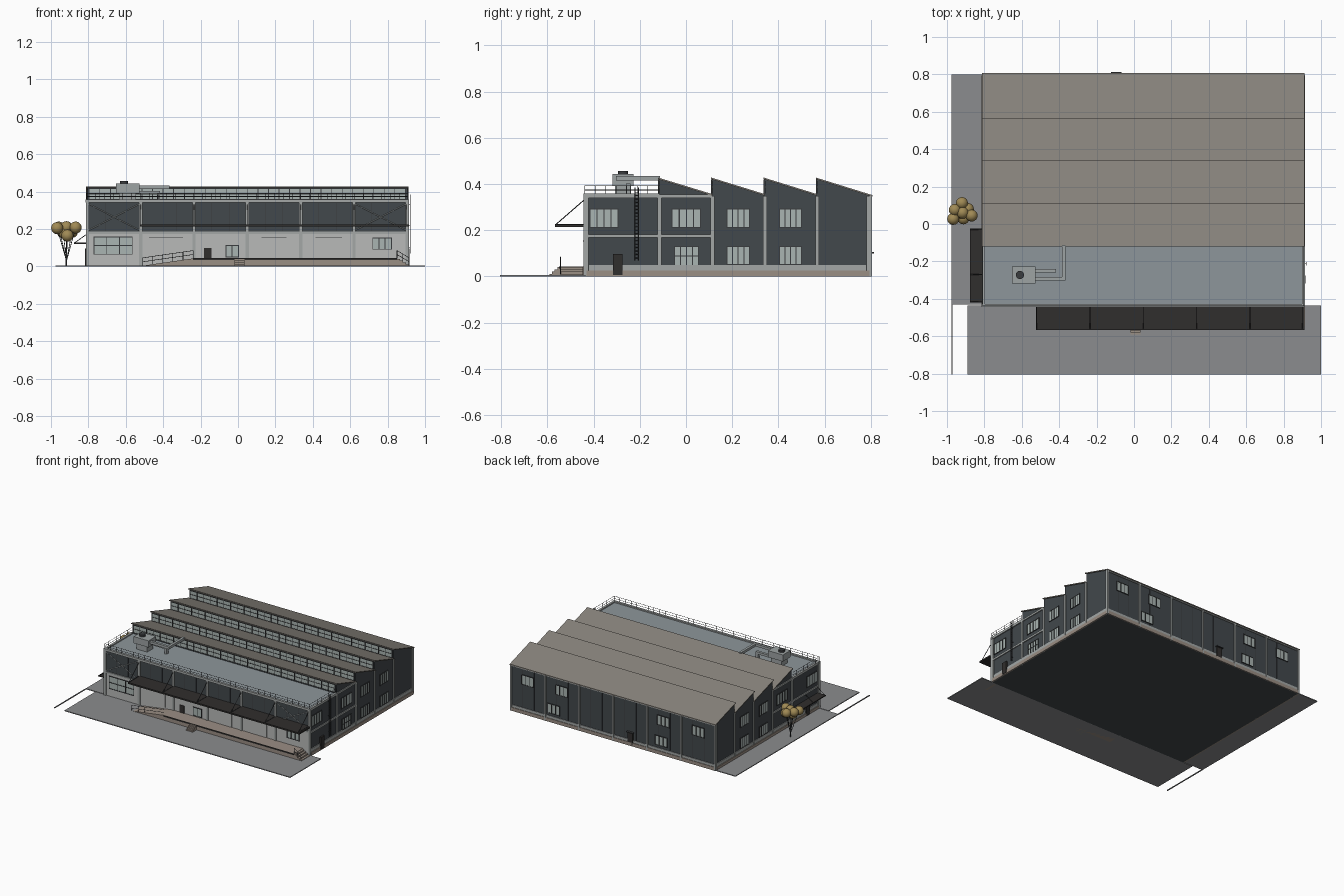
import bpy, bmesh, math
from mathutils import Vector, Matrix

if "Cube" in bpy.data.objects:
    bpy.data.objects.remove(bpy.data.objects["Cube"])

PAL = dict(dark="42484c", light="a3a7a6", wall="b9bab9", glass="aab5b2", black="302e2d", pad="8b8c8e",
           beige="9a8e84", flat="8d969b", tooth="87827b", metal="9da3a4", leaf="a08a55", iron="3a3c3e")
mats, parts = {}, {}

def mat(k):
    if k not in mats:
        m = bpy.data.materials.new(k)
        rgb = [int(PAL[k][i:i + 2], 16) / 255 for i in (0, 2, 4)]
        m.diffuse_color = [((c + .055) / 1.055) ** 2.4 for c in rgb] + [1]
        m.use_nodes = True
        m.node_tree.nodes["Principled BSDF"].inputs["Base Color"].default_value = m.diffuse_color
        mats[k] = m
    return mats[k]

def part(name, color):
    if name not in parts:
        parts[name] = (bmesh.new(), color)
    return parts[name][0]

def box(name, color, x0, x1, y0, y1, z0, z1):
    a, b = Vector((x0, y0, z0)), Vector((x1, y1, z1))
    s = [abs(v) for v in b - a]
    M = Matrix.Translation((a + b) / 2) @ Matrix.Diagonal((*s, 1))
    bmesh.ops.create_cube(part(name, color), size=1, matrix=M)

def bar(name, color, p, q, r, n=6):
    p, q = Vector(p), Vector(q)
    M = Matrix.Translation((p + q) / 2) @ (q - p).to_track_quat('Z', 'Y').to_matrix().to_4x4()
    bmesh.ops.create_cone(part(name, color), cap_ends=True, segments=n, radius1=r, radius2=r,
                          depth=(q - p).length, matrix=M)

def prism(name, color, prof, x0, x1):
    bm = part(name, color)
    f = bm.faces.new([bm.verts.new((x0, y, z)) for y, z in prof])
    g = bmesh.ops.extrude_face_region(bm, geom=[f])
    bmesh.ops.translate(bm, vec=(x1 - x0, 0, 0), verts=[v for v in g['geom'] if isinstance(v, bmesh.types.BMVert)])

# box laid on a facade: u runs along the wall, d is distance outward
WALL = dict(F=(-.435, -1), B=(.795, 1), R=(.905, 1), L=(-.805, -1))
def on(side, name, color, u0, u1, z0, z1, d0, d1):
    w, s = WALL[side]
    a, b = w + s * d0, w + s * d1
    if side in "FB":
        box(name, color, u0, u1, a, b, z0, z1)
    else:
        box(name, color, a, b, u0, u1, z0, z1)

def window(side, u0, u1, z0, z1, nu=3, nz=1, d=.002):
    on(side, "window_glass", "glass", u0, u1, z0, z1, -.004, d)
    t = .0022
    for i in range(nu + 1):
        u = u0 + (u1 - u0) * i / nu
        on(side, "window_frames", "iron", u - t, u + t, z0 - t, z1 + t, 0, d + .003)
    for i in range(nz + 1):
        z = z0 + (z1 - z0) * i / nz
        on(side, "window_frames", "iron", u0, u1, z - t, z + t, 0, d + .003)

XC = [-.805 + .285 * i for i in range(7)]
PEAKS = [-.115, .115, .342, .568]
YC = [-.43] + PEAKS + [.79]

# ground slabs
box("front_yard", "pad", -.89, 1, -.805, -.435, 0, .006)
box("side_yard", "pad", -.975, -.8, -.43, .8, 0, .006)
box("kerb", "pad", -.977, -.97, -.805, -.43, 0, .006)

# main body with saw-tooth profile
prof = [(-.435, 0), (-.435, .345), (-.115, .345)]
ends = PEAKS[1:] + [.795]
for p, e in zip(PEAKS, ends):
    prof += [(p, .42), (e, .35)]
prism("main_body", "dark", prof[:3] + [q for i, q in enumerate(prof[3:])] + [(.795, 0)], -.805, .905)
box("flat_roof", "flat", -.8, .9, -.43, -.115, .344, .349)
for p, e in zip(PEAKS, ends):
    y1 = e + (.012 if e > .79 else 0)
    z1 = .35 - (.004 if e > .79 else 0)
    prism("sawtooth_roof", "tooth", [(p - .006, .421), (p - .006, .428), (y1, z1 + .006), (y1, z1 - .001)], -.812, .912)
    # clerestory glazing
    box("clerestory_glass", "glass", -.795, .895, p - .003, p, .36, .414)
    for i in range(31):
        x = -.795 + 1.69 * i / 30
        box("clerestory_bars", "iron", x - .002, x + .002, p - .006, p, .352, .42)
    for z in (.358, .387, .415):
        box("clerestory_bars", "iron", -.8, .9, p - .005, p, z - .002, z + .002)

# front wall, frame columns and beams
on("F", "front_lower_wall", "wall", -.8, .9, 0, .178, 0, .003)
for s in "FB":
    w = .009 if s == "F" else .006
    for x in XC:
        on(s, "frame_columns", "light", x - w, x + w, 0, .348, -.005, .009)
for s in "RL":
    for y in YC:
        on(s, "frame_columns", "light", y - .008, y + .008, 0, .348, -.005, .008)
    for z in (.175, .347):
        on(s, "frame_beams", "light", -.435, .113, z - .007, z + .007, 0, .007)
    on(s, "plinth_top", "light", -.42, .78, .026, .05, 0, .005)
    on(s, "plinth_base", "beige", -.43, .795, 0, .026, 0, .01)
on("F", "frame_beams", "light", -.812, .912, .174, .187, 0, .007)
on("F", "frame_beams", "light", -.815, .915, .341, .358, -.008, .009)
on("B", "plinth_base", "beige", -.81, .91, 0, .026, 0, .008)
on("B", "plinth_top", "light", -.8, .9, .026, .045, 0, .004)
on("B", "frame_beams", "light", -.812, .912, .338, .346, 0, .006)
for s in "RL":
    on(s, "frame_beams", "light", -.44, -.115, .34, .358, -.008, .008)

# cladding seams
for i in range(6):
    for k in (1, 2):
        x = XC[i] + .095 * k
        on("B", "cladding_seams", "iron", x - .001, x + .001, .05, .34, 0, .002)
        on("F", "cladding_seams", "iron", x - .001, x + .001, .19, .34, 0, .002)

# cross bracing in the end bays
for a, b in ((XC[0], XC[1]), (XC[5], XC[6])):
    for z0, z1 in ((.19, .338), (.338, .19)):
        bar("cross_braces", "light", (a, -.44, z0), (b, -.44, z1), .0022)

# front openings
window("F", -.77, -.565, .065, .158, 3, 2, .005)
window("F", -.065, .002, .05, .112, 2, 1, .005)
window("F", .72, .82, .092, .152, 3, 1, .005)
on("F", "front_door", "black", -.183, -.142, .042, .1, 0, .006)
for a, b in ((-.47, -.3), (.13, .255), (.42, .55)):
    on("F", "sliding_doors", "wall", a, b, .045, .152, 0, .008)
    on("F", "door_tracks", "iron", a - .005, b + .005, .152, .156, 0, .01)

# side openings
for s in "RL":
    for a, b in ((-.415, -.295), (-.06, .063), (.177, .275), (.405, .5)):
        window(s, a, b, .212, .292, 4)
    for a, b in ((.177, .275), (.405, .5)):
        window(s, a, b, .052, .13, 4)
    on(s, "side_door", "black", -.317, -.275, .006, .097, 0, .012)
window("R", -.05, .055, .048, .13, 4, 2)

# back openings
for x in (.77, .485, -.367, -.66):
    window("B", x - .05, x + .05, .22, .292, 3)
for x in (.55, -.35):
    window("B", x - .05, x + .05, .065, .135, 3)
on("B", "back_door", "black", -.116, -.072, .006, .1, 0, .008)
on("B", "back_door_hood", "iron", -.122, -.066, .1, .105, 0, .018)

# wall ladder
for y in (-.22, -.205):
    bar("ladder", "iron", (.92, y, .07), (.92, y, .385), .002)
for i in range(20):
    z = .08 + i * .015
    bar("ladder", "iron", (.92, -.22, z), (.92, -.205, z), .0015, 4)
for z in (.1, .22, .33):
    bar("ladder", "iron", (.9, -.2125, z), (.92, -.2125, z), .0015, 4)

# canopies and hanger rods
box("front_canopy", "black", -.525, .912, -.568, -.435, .214, .225)
for x in XC[1:]:
    x = min(x, .9)
    bar("canopy_rods", "iron", (x, -.563, .225), (x, -.44, .332), .0022)
    box("canopy_ribs", "iron", x - .002, x + .002, -.568, -.44, .225, .228)
box("side_canopy", "black", -.877, -.81, -.42, -.025, .12, .127)
for y in (-.415, -.27, -.03):
    bar("canopy_rods", "iron", (-.873, y, .127), (-.812, y, .17), .002)

# loading dock, ramp and steps
box("loading_dock", "beige", -.24, .85, -.545, -.435, 0, .043)
box("dock_edge", "black", -.24, .85, -.549, -.545, .034, .044)
bm = part("ramp", "beige")
v = [[bm.verts.new((x, y, z)) for x, z in ((-.51, .004), (-.24, .004), (-.24, .043))] for y in (-.545, -.435)]
bm.faces.new(v[0]); bm.faces.new(v[1][::-1])
for i in range(3):
    j = (i + 1) % 3
    bm.faces.new((v[0][i], v[0][j], v[1][j], v[1][i]))
for i in range(4):
    z = .041 - i * .01
    box("front_steps", "beige", -.02, .035, -.557 - i * .0115, -.545 - i * .0115, 0, z)
    box("end_steps", "beige", .85 + i * .016, .866 + i * .016, -.545, -.445, 0, z)

# dock handrails
def handrail(p, q, n, h=.042):
    p, q = Vector(p), Vector(q)
    for i in range(n + 1):
        c = p.lerp(q, i / n)
        bar("dock_handrails", "iron", c, c + Vector((0, 0, h)), .0015, 4)
    for k in (.5, 1):
        up = Vector((0, 0, h * k))
        bar("dock_handrails", "iron", p + up, q + up, .0015, 4)
handrail((-.51, -.543, .004), (-.24, -.543, .043), 5)
handrail((.85, -.543, .043), (.912, -.543, .006), 2)

# roof railing
def railing(p, q, n):
    p, q = Vector(p), Vector(q)
    for i in range(n + 1):
        c = p.lerp(q, i / n)
        bar("roof_railing", "iron", c, c + Vector((0, 0, .036)), .0014, 4)
    for h in (.018, .036):
        bar("roof_railing", "iron", p + Vector((0, 0, h)), q + Vector((0, 0, h)), .0014, 4)
railing((-.81, -.438, .356), (.91, -.438, .356), 36)
for x in (-.808, .908):
    railing((x, -.438, .356), (x, -.12, .356), 7)

# rooftop air unit with ducts
box("air_unit", "metal", -.652, -.527, -.318, -.228, .393, .443)
box("air_unit_base", "metal", -.635, -.545, -.308, -.238, .345, .393)
bar("unit_fan", "iron", (-.61, -.272, .44), (-.61, -.272, .457), .022, 20)
box("air_duct", "metal", -.53, -.366, -.303, -.284, .415, .434)
box("air_duct", "metal", -.385, -.366, -.284, -.112, .415, .434)
box("air_duct", "metal", -.53, -.42, -.26, -.24, .385, .403)
box("air_duct", "metal", -.434, -.416, -.26, -.24, .345, .403)

# tree
balls = [(-.92, .112, .205), (-.958, .075, .208), (-.888, .08, .185), (-.967, .027, .205),
         (-.912, .03, .165), (-.868, .045, .208), (-.935, .06, .182), (-.917, .06, .21)]
for b in balls:
    bmesh.ops.create_uvsphere(part("tree_foliage", "leaf"), u_segments=16, v_segments=10, radius=.032,
                              matrix=Matrix.Translation(b))
    bar("tree_branches", "iron", (-.917, .06, .03), b, .002, 5)
bar("tree_trunk", "iron", (-.917, .06, 0), (-.917, .06, .1), .004, 8)

# turn the collected parts into objects
for name, (bm, color) in parts.items():
    bmesh.ops.recalc_face_normals(bm, faces=bm.faces)
    if name in ("tree_foliage", "unit_fan"):
        for f in bm.faces:
            f.smooth = len(f.verts) <= 4
    me = bpy.data.meshes.new(name)
    bm.to_mesh(me)
    bm.free()
    me.materials.append(mat(color))
    bpy.context.collection.objects.link(bpy.data.objects.new(name, me))
